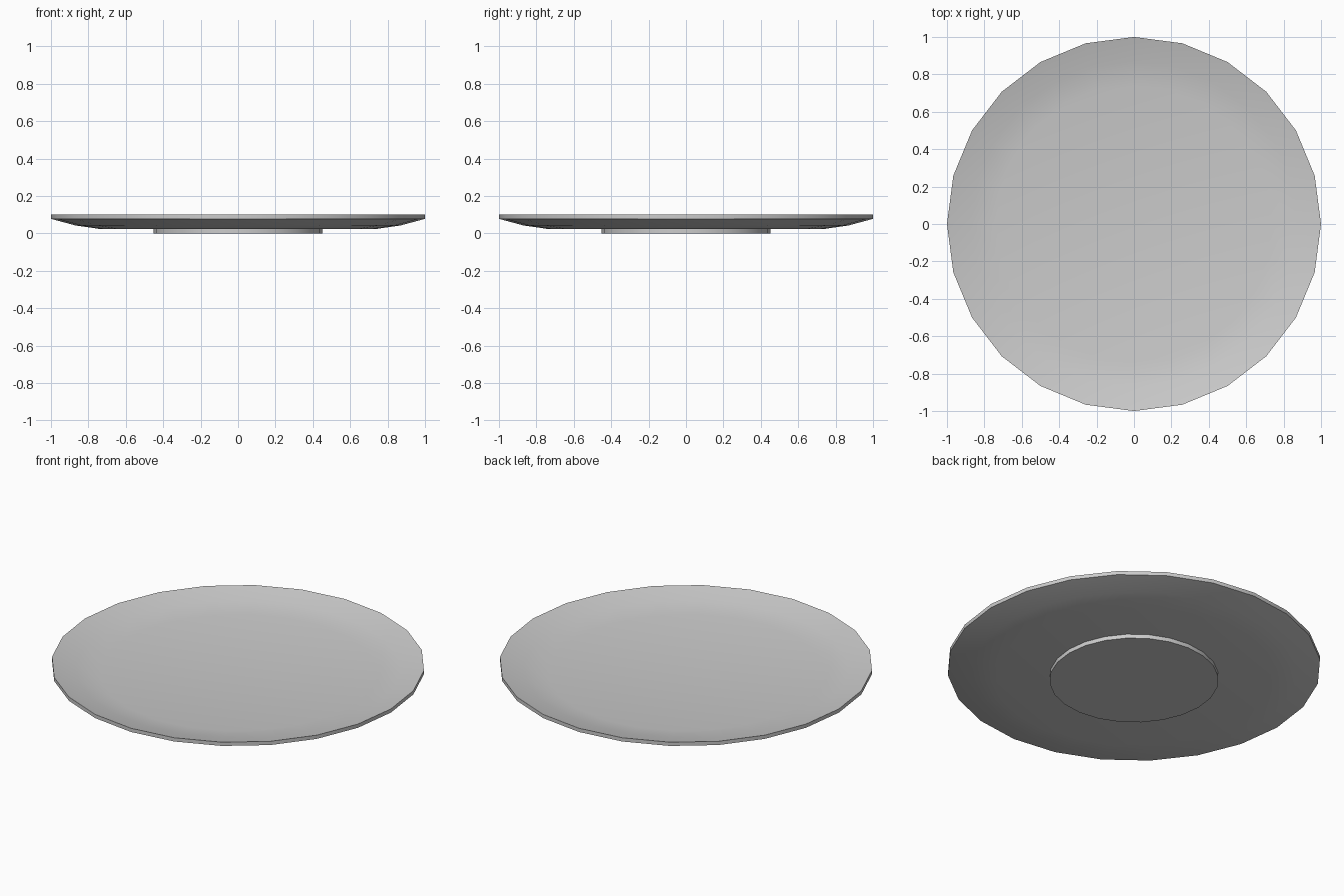
import bpy, bmesh
from math import cos, sin, tau, radians

if "Cube" in bpy.data.objects:
    bpy.data.objects.remove(bpy.data.objects["Cube"])

SIDES = 24


def lathe(name, profile):
    """Revolve a closed (r, z) profile, listed bottom centre to top centre."""
    bm = bmesh.new()
    rings = []
    for r, z in profile:
        if r == 0:
            rings.append([bm.verts.new((0, 0, z))] * SIDES)
        else:
            rings.append([bm.verts.new((r * cos(tau * i / SIDES), r * sin(tau * i / SIDES), z))
                          for i in range(SIDES)])
    for low, high in zip(rings, rings[1:]):
        for i in range(SIDES):
            j = (i + 1) % SIDES
            quad = [low[i], low[j], high[j], high[i]]
            bm.faces.new(list(dict.fromkeys(quad)))
    bmesh.ops.recalc_face_normals(bm, faces=bm.faces[:])
    mesh = bpy.data.meshes.new(name)
    bm.to_mesh(mesh)
    bm.free()
    obj = bpy.data.objects.new(name, mesh)
    bpy.context.collection.objects.link(obj)
    bpy.ops.object.select_all(action='DESELECT')
    obj.select_set(True)
    bpy.context.view_layer.objects.active = obj
    bpy.ops.object.shade_smooth_by_angle(angle=radians(30))
    return obj


# Shallow dish: underside, thin upright rim, then the inner surface
lathe("plate_dish", [(0, 0.024), (0.74, 0.024), (0.87, 0.043), (1.0, 0.078),
                     (1.0, 0.10), (0.87, 0.066), (0.74, 0.046), (0, 0.046)])

# Solid round foot under the dish
lathe("plate_foot", [(0, 0), (0.453, 0), (0.453, 0.024), (0, 0.024)])
